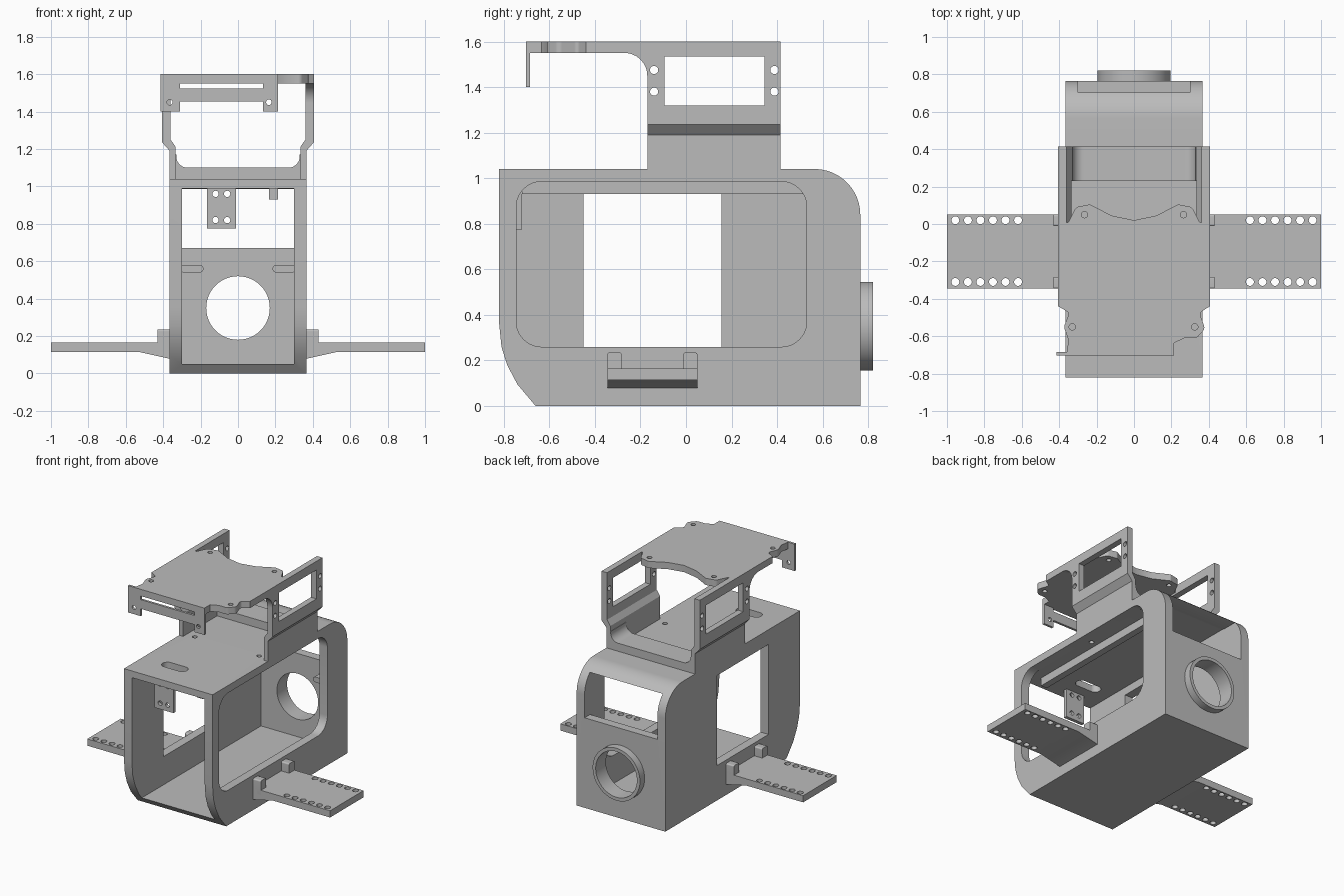
import bpy, bmesh, math
from mathutils import Vector

cube = bpy.data.objects.get("Cube")
if cube:
    bpy.data.objects.remove(cube, do_unlink=True)

grey = bpy.data.materials.new("plain grey")
grey.use_nodes = True
grey.diffuse_color = (0.5, 0.5, 0.5, 1)
grey.node_tree.nodes["Principled BSDF"].inputs["Base Color"].default_value = (0.5, 0.5, 0.5, 1)
parts = []


def rounded(points, steps=8):
    """Outline from (u, v) or (u, v, radius) corners."""
    out = []
    for i, q in enumerate(points):
        p = Vector(q[:2])
        r = q[2] if len(q) > 2 else 0
        if r == 0:
            out.append(p)
            continue
        a = (Vector(points[i - 1][:2]) - p).normalized()
        b = (Vector(points[(i + 1) % len(points)][:2]) - p).normalized()
        half = a.angle(b) / 2
        c = p + (a + b).normalized() * r / math.sin(half)
        s, e = p + a * r / math.tan(half) - c, p + b * r / math.tan(half) - c
        out += [c + s.lerp(e, k / steps).normalized() * r for k in range(steps + 1)]
    return out


def rect(u0, u1, v0, v1, r=0):
    return rounded([(u0, v0, r), (u1, v0, r), (u1, v1, r), (u0, v1, r)])


def circle(u, v, r, n=20):
    return [Vector((u + r * math.cos(2 * math.pi * k / n), v + r * math.sin(2 * math.pi * k / n)))
            for k in range(n)]


def prism(name, outline, axis, lo, hi):
    """Extrude an outline along an axis from lo to hi."""
    place = {"x": lambda p, w: (w, p[0], p[1]),
             "y": lambda p, w: (p[0], w, p[1]),
             "z": lambda p, w: (p[0], p[1], w)}[axis]
    bm = bmesh.new()
    ends = [[bm.verts.new(place(p, w)) for p in outline] for w in (lo, hi)]
    n = len(outline)
    for end in ends:
        bm.faces.new(end)
    for i in range(n):
        j = (i + 1) % n
        bm.faces.new((ends[0][i], ends[0][j], ends[1][j], ends[1][i]))
    bmesh.ops.recalc_face_normals(bm, faces=bm.faces)
    me = bpy.data.meshes.new(name)
    bm.to_mesh(me)
    bm.free()
    me.materials.append(grey)
    ob = bpy.data.objects.new(name, me)
    bpy.context.scene.collection.objects.link(ob)
    parts.append(ob)
    return ob


def cut(ob, cuts):
    """Subtract (outline, axis, lo, hi) prisms from a part."""
    cutters = [prism("cutter", *c) for c in cuts]
    for c in cutters:
        c.hide_render = True
        mod = ob.modifiers.new("cut", "BOOLEAN")
        mod.operation, mod.solver, mod.object = "DIFFERENCE", "EXACT", c
    deps = bpy.context.evaluated_depsgraph_get()
    me = bpy.data.meshes.new_from_object(ob.evaluated_get(deps))
    ob.modifiers.clear()
    ob.data = me
    for c in cutters:
        parts.remove(c)
        bpy.data.objects.remove(c, do_unlink=True)


# Hollow body shell with open front, side windows and rear openings
shell = rounded([(-0.66, 0), (0.765, 0), (0.765, 1.04, 0.2), (-0.82, 1.04), (-0.82, 0.36),
                 (-0.81, 0.26), (-0.785, 0.18), (-0.74, 0.095)], 14)
inside = rounded([(-0.9, 0.05), (0.70, 0.05), (0.70, 0.99, 0.14), (-0.9, 0.99)])
body = prism("body_shell", shell, "x", -0.365, 0.365)
cut(body, [(inside, "x", -0.30, 0.30),
           (rect(-0.745, 0.53, 0.26, 0.985, 0.11), "x", 0.2, 0.5),
           (rect(-0.45, 0.155, 0.26, 0.93), "x", -0.5, -0.2),
           (rect(-0.30, 0.30, 0.67, 0.985), "y", 0.55, 0.9),
           (circle(0, 0.35, 0.17, 48), "y", 0.6, 0.9),
           (rect(-0.20, 0.0, -0.64, -0.56, 0.039), "z", 0.9, 1.1),
           (circle(-0.265, -0.13, 0.017), "z", 0.9, 1.1),
           (circle(0.265, -0.13, 0.017), "z", 0.9, 1.1)])

# Collar around the round rear port
collar = prism("rear_collar", circle(0, 0.35, 0.195, 48), "y", 0.76, 0.82)
cut(collar, [(circle(0, 0.35, 0.17, 48), "y", 0.7, 0.9)])

# Inner rail and hanging bracket under the roof
prism("roof_rail", rect(0.165, 0.215, 0.93, 1.0), "y", -0.72, 0.53)
bracket = prism("hanging_bracket", rect(-0.165, -0.01, 0.775, 1.0), "y", -0.745, -0.72)
cut(bracket, [(circle(x, z, 0.017), "y", -0.8, -0.6)
              for x in (-0.12, -0.058) for z in (0.82, 0.96)])

# Cradle floor between the arms
prism("cradle_floor", rounded([(-0.34, 1.03), (0.34, 1.03), (0.34, 1.17), (0.33, 1.17),
      (0.33, 1.10, 0.06), (-0.33, 1.10, 0.06), (-0.33, 1.17), (-0.34, 1.17)]), "y", 0.23, 0.415)

for s, side in ((1, "left"), (-1, "right")):
    # Cradle arm with window, screw holes and a rounded gusset to the deck
    arm_outline = [(0.365, 1.03), (0.365, 1.19), (0.405, 1.235), (0.405, 1.6),
                   (0.36, 1.6), (0.36, 1.25), (0.333, 1.21), (0.333, 1.03)]
    arm = prism(side + "_arm", [(s * x, z) for x, z in arm_outline], "y", -0.17, 0.415)
    lo, hi = sorted((s * 0.3, s * 0.5))
    cut(arm, [(rect(-0.095, 0.345, 1.32, 1.535), "x", lo, hi)] +
        [(circle(y, z, 0.018), "x", lo, hi) for y in (-0.14, 0.388) for z in (1.38, 1.475)])
    lo, hi = sorted((s * 0.36, s * 0.405))
    prism(side + "_gusset", rounded([(-0.16, 1.56), (-0.28, 1.56), (-0.28, 1.55),
          (-0.17, 1.55, 0.1), (-0.17, 1.44), (-0.16, 1.44)]), "x", lo, hi)

    # Perforated wing with a thickened root
    wing = prism(side + "_wing", [(s * x, z) for x, z in (
        (0.35, 0.075), (0.53, 0.115), (1.0, 0.115), (1.0, 0.165), (0.35, 0.165))],
        "y", -0.345, 0.05)
    cut(wing, [(circle(s * (0.62 + 0.067 * k), y, 0.021), "z", 0, 0.3)
               for k in range(6) for y in (-0.31, 0.02)])
    # Upright root tabs
    lo, hi = sorted((s * 0.355, s * 0.43))
    for label, y in (("front", -0.345), ("rear", -0.012)):
        prism(f"{side}_{label}_wing_tab", rect(y, y + 0.062, 0.12, 0.235, 0.01), "x", lo, hi)
    # Small pegs on the inside of the rear wall
    lo, hi = sorted((s * 0.185, s * 0.31))
    prism(side + "_inner_peg", rect(lo, hi, 0.54, 0.58, 0.018), "y", 0.62, 0.71)

# Top deck with screw ears and a curved rear edge
deck = prism("top_deck", rounded([
    (-0.36, -0.69), (0.215, -0.69), (0.215, -0.635), (0.27, -0.61), (0.335, -0.61, 0.03),
    (0.38, -0.56, 0.03), (0.35, -0.475, 0.02), (0.405, -0.44), (0.405, 0.0), (0.35, 0.01),
    (0.31, 0.09, 0.03), (0.235, 0.105, 0.02), (0.12, 0.045), (0, 0.02), (-0.12, 0.045),
    (-0.235, 0.105, 0.02), (-0.31, 0.09, 0.03), (-0.35, 0.01), (-0.405, 0.0),
    (-0.405, -0.44), (-0.345, -0.475, 0.02), (-0.375, -0.55, 0.03), (-0.35, -0.62, 0.02)]),
    "z", 1.55, 1.6)
cut(deck, [(circle(x, y, 0.017), "z", 1.5, 1.7)
           for x, y in ((-0.33, -0.55), (0.325, -0.55), (-0.265, 0.05), (0.265, 0.05))])

# Front lip with slot and two feet
lip = prism("front_lip", rounded([(-0.415, 1.4), (-0.31, 1.4), (-0.31, 1.455), (0.135, 1.455),
            (0.135, 1.4), (0.215, 1.4), (0.215, 1.6), (-0.415, 1.6)]), "y", -0.702, -0.685)
cut(lip, [(rect(-0.31, 0.135, 1.523, 1.55), "y", -0.8, -0.6),
          (circle(-0.365, 1.45, 0.015), "y", -0.8, -0.6),
          (circle(0.165, 1.45, 0.015), "y", -0.8, -0.6)])

# Smooth the round surfaces, keep edges sharp
bpy.ops.object.select_all(action="DESELECT")
for ob in parts:
    ob.select_set(True)
bpy.context.view_layer.objects.active = body
bpy.ops.object.shade_smooth_by_angle(angle=math.radians(30))
